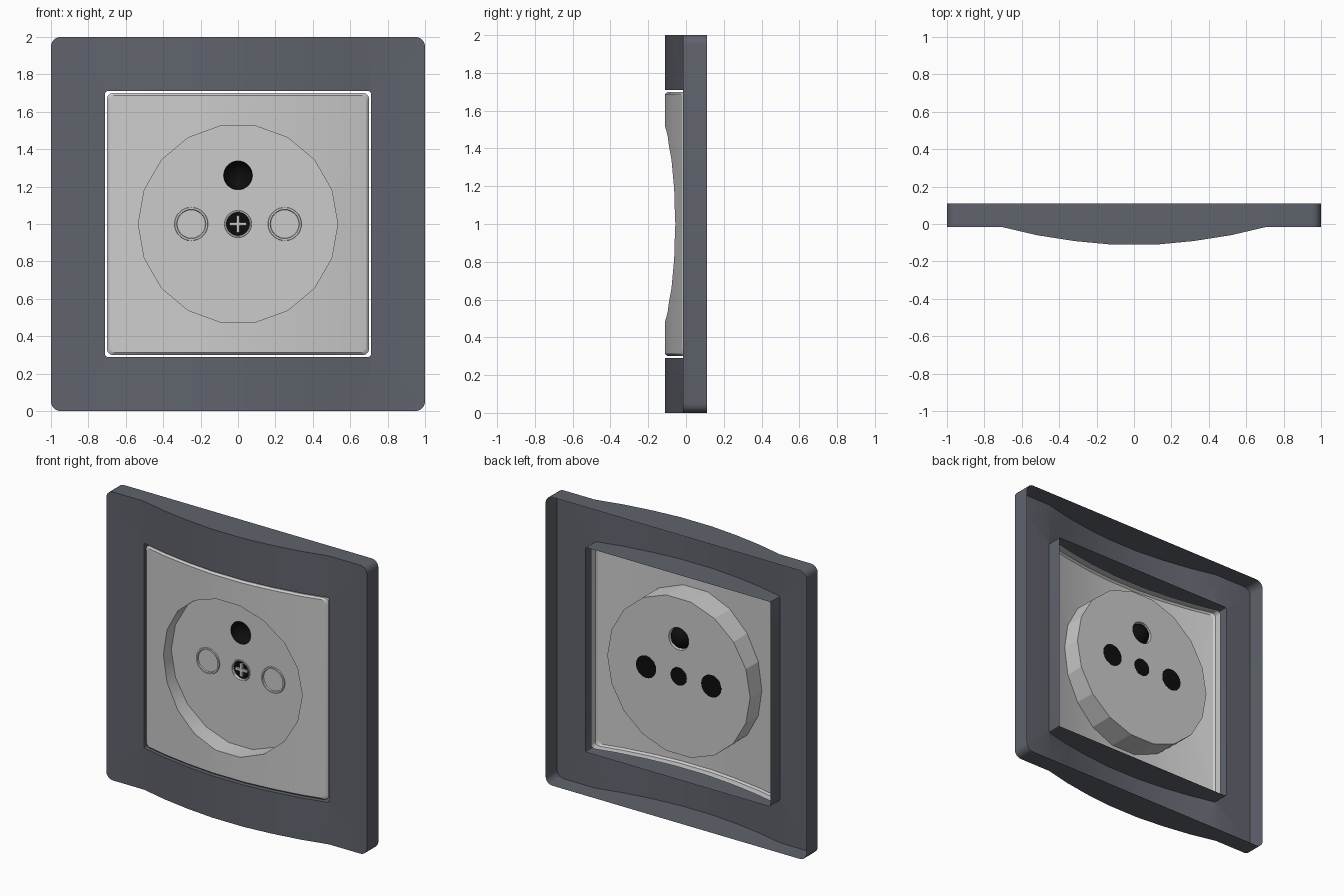
import bpy, bmesh, math
from mathutils import Vector

if "Cube" in bpy.data.objects:
    bpy.data.objects.remove(bpy.data.objects["Cube"])

BREAKS = (0.12, 0.32, 0.52, 0.71)
R = (0.71 ** 2 + 0.095 ** 2) / (2 * 0.095)


def material(name, rgb):
    m = bpy.data.materials.new(name)
    m.diffuse_color = (*rgb, 1)
    m.use_nodes = True
    m.node_tree.nodes["Principled BSDF"].inputs["Base Color"].default_value = m.diffuse_color
    return m


dark = material("dark_grey", (0.115, 0.125, 0.15))
black = material("black", (0.004, 0.004, 0.004))


def bulge(x):
    """Front depth of the bowed surface, faceted at BREAKS."""
    x = abs(x)
    if x >= 0.71:
        return -0.015
    arc = lambda v: -0.11 + R - math.sqrt(R * R - v * v)
    a, b = 0, 0.12
    if x <= 0.12:
        return -0.11
    for a, b in zip(BREAKS, BREAKS[1:]):
        if x <= b:
            break
    ya = -0.11 if a == 0.12 else arc(a)
    return ya + (arc(b) - ya) * (x - a) / (b - a)


def rounded_square(h, r, seg=5):
    pts = []
    for k in range(4):
        c = math.pi / 4 + k * math.pi / 2
        cx = (h - r) * round(math.cos(c) * 1.4142)
        cz = (h - r) * round(math.sin(c) * 1.4142)
        for i in range(seg + 1):
            a = k * math.pi / 2 + i * math.pi / 2 / seg
            pts.append((cx + r * math.cos(a), cz + r * math.sin(a)))
    return pts


def polygon(n, r):
    return [(r * math.cos(2 * math.pi * i / n), r * math.sin(2 * math.pi * i / n)) for i in range(n)]


def finish(bm, name, mat=None, smooth=True):
    me = bpy.data.meshes.new(name)
    bm.to_mesh(me)
    bm.free()
    ob = bpy.data.objects.new(name, me)
    bpy.context.collection.objects.link(ob)
    if mat:
        me.materials.append(mat)
    if smooth:
        bpy.ops.object.select_all(action='DESELECT')
        ob.select_set(True)
        bpy.context.view_layer.objects.active = ob
        bpy.ops.object.shade_smooth_by_angle(angle=math.radians(30))
    return ob


def bowed_ring(outer, inner):
    """Sheet between two outlines, cut into strips and bowed."""
    bm = bmesh.new()
    edges = []
    for loop in (outer, inner):
        vs = [bm.verts.new((x, 0, z + 1)) for x, z in loop]
        edges += [bm.edges.new((vs[i - 1], vs[i])) for i in range(len(vs))]
    bmesh.ops.triangle_fill(bm, edges=edges, use_beauty=True, normal=(0, -1, 0))
    for b in BREAKS:
        for x in (-b, b):
            bmesh.ops.bisect_plane(bm, geom=bm.verts[:] + bm.edges[:] + bm.faces[:],
                                   plane_co=(x, 0, 0), plane_no=(1, 0, 0), dist=1e-5)
    for v in bm.verts:
        v.co.y = bulge(v.co.x)
    rim = [e for e in bm.edges if e.is_boundary]
    return bm, rim


def extrude(bm, edges, move):
    g = bmesh.ops.extrude_edge_only(bm, edges=edges)["geom"]
    for v in g:
        if isinstance(v, bmesh.types.BMVert):
            v.co = move(v.co)
    return [e for e in g if isinstance(e, bmesh.types.BMEdge) and e.is_boundary]


def orient(bm):
    bmesh.ops.recalc_face_normals(bm, faces=bm.faces[:])
    front = sum(f.normal.y * f.calc_area() for f in bm.faces)
    if front > 0:
        bmesh.ops.reverse_faces(bm, faces=bm.faces[:])


def lathe(name, profile, x=0, z=1, n=32, mat=None, smooth=True):
    """Turn (radius, y) points around an axis along y."""
    bm = bmesh.new()
    rings = []
    for r, y in profile:
        if r == 0:
            rings.append([bm.verts.new((x, y, z))] * n)
        else:
            rings.append([bm.verts.new((x + px, y, z + pz)) for px, pz in polygon(n, r)])
    for a, b in zip(rings, rings[1:]):
        for i in range(n):
            quad = list(dict.fromkeys((a[i - 1], a[i], b[i], b[i - 1])))
            if len(quad) > 2:
                bm.faces.new(quad)
    bmesh.ops.recalc_face_normals(bm, faces=bm.faces[:])
    return finish(bm, name, mat, smooth)


# Outer frame: hollow bowed shell with an inner sleeve
bm, rim = bowed_ring(rounded_square(1.0, 0.05), rounded_square(0.71, 0.01, 2))
mid = lambda e: (e.verts[0].co + e.verts[1].co) / 2 - Vector((0, 0, 1))
is_out = lambda e: max(abs(mid(e).x), abs(mid(e).z)) > 0.85
outer, inner = [e for e in rim if is_out(e)], [e for e in rim if not is_out(e)]
extrude(bm, outer, lambda c: Vector((c.x, 0.11, c.z)))
extrude(bm, inner, lambda c: Vector((c.x, 0.09, c.z)))
orient(bm)
finish(bm, "outer_frame", dark)

# Centre plate: bowed sheet, softened edge, skirt, and recess wall
bm, rim = bowed_ring(rounded_square(0.688, 0.03), polygon(18, 0.533))
is_hole = lambda e: math.hypot(mid(e).x, mid(e).z) < 0.56
outer, inner = [e for e in rim if not is_hole(e)], [e for e in rim if is_hole(e)]
k = 0.70 / 0.688
soft = extrude(bm, outer, lambda c: Vector((c.x * k, c.y + 0.013, 1 + (c.z - 1) * k)))
extrude(bm, soft, lambda c: Vector((c.x, c.y + 0.05, c.z)))
extrude(bm, inner, lambda c: Vector((c.x, 0.03, c.z)))
orient(bm)
finish(bm, "centre_plate")

# Recess floor with holes
floor = lathe("recess_floor", [(0, 0.03), (0.54, 0.03), (0.548, 0.08), (0, 0.08)], n=18, smooth=False)
holes = [(0, 1.26, 0.077), (0, 1, 0.062), (-0.25, 1, 0.077), (0.25, 1, 0.077)]
for x, z, r in holes:
    cut = lathe("hole_cutter", [(0, -0.1), (r, -0.1), (r, 0.2), (0, 0.2)], x, z, smooth=False)
    cut.hide_render = True
    cut.hide_set(True)
    m = floor.modifiers.new("hole", 'BOOLEAN')
    m.operation = 'DIFFERENCE'
    m.solver = 'EXACT'
    m.object = cut

# Outside of the recess wall, seen from behind
bm = bmesh.new()
pts = polygon(18, 0.548)
loops = [[bm.verts.new((x, y if y else bulge(x) + 0.004, z + 1)) for x, z in pts] for y in (0, 0.08)]
for i in range(18):
    bm.faces.new((loops[0][i - 1], loops[0][i], loops[1][i], loops[1][i - 1]))
bmesh.ops.recalc_face_normals(bm, faces=bm.faces[:])
finish(bm, "recess_outer_wall", smooth=False)

# Upper round socket: dark dome
dome = [(0.077 * math.cos(a), 0.03 + 0.08 * math.sin(a)) for a in [i * math.pi / 16 for i in range(8)]]
lathe("earth_socket", dome + [(0, 0.11)], 0, 1.26, mat=black)

# Pin sockets: raised ring, grey shutter, dark back
for side, x in (("left", -0.25), ("right", 0.25)):
    lathe(side + "_pin_ring", [(0.09, 0.031), (0.088, 0.022), (0.078, 0.022), (0.075, 0.034)], x)
    lathe(side + "_pin_shutter", [(0, 0.032), (0.077, 0.032)], x)
    lathe(side + "_pin_back", [(0.077, 0.04), (0.077, 0.081), (0, 0.081)], x, mat=black)

# Central screw: rim, dark well and cross
lathe("screw_rim", [(0.073, 0.031), (0.071, 0.024), (0.064, 0.024), (0.061, 0.034)])
lathe("screw_well", [(0, 0.045), (0.062, 0.045), (0.062, 0.081), (0, 0.081)], mat=black)
bm = bmesh.new()
for sx, sz in ((0.09, 0.018), (0.018, 0.09)):
    vs = bmesh.ops.create_cube(bm, size=1)["verts"]
    bmesh.ops.scale(bm, vec=(sx, 0.014, sz), verts=vs)
    bmesh.ops.translate(bm, vec=(0, 0.039, 1), verts=vs)
finish(bm, "screw_cross", smooth=False)
